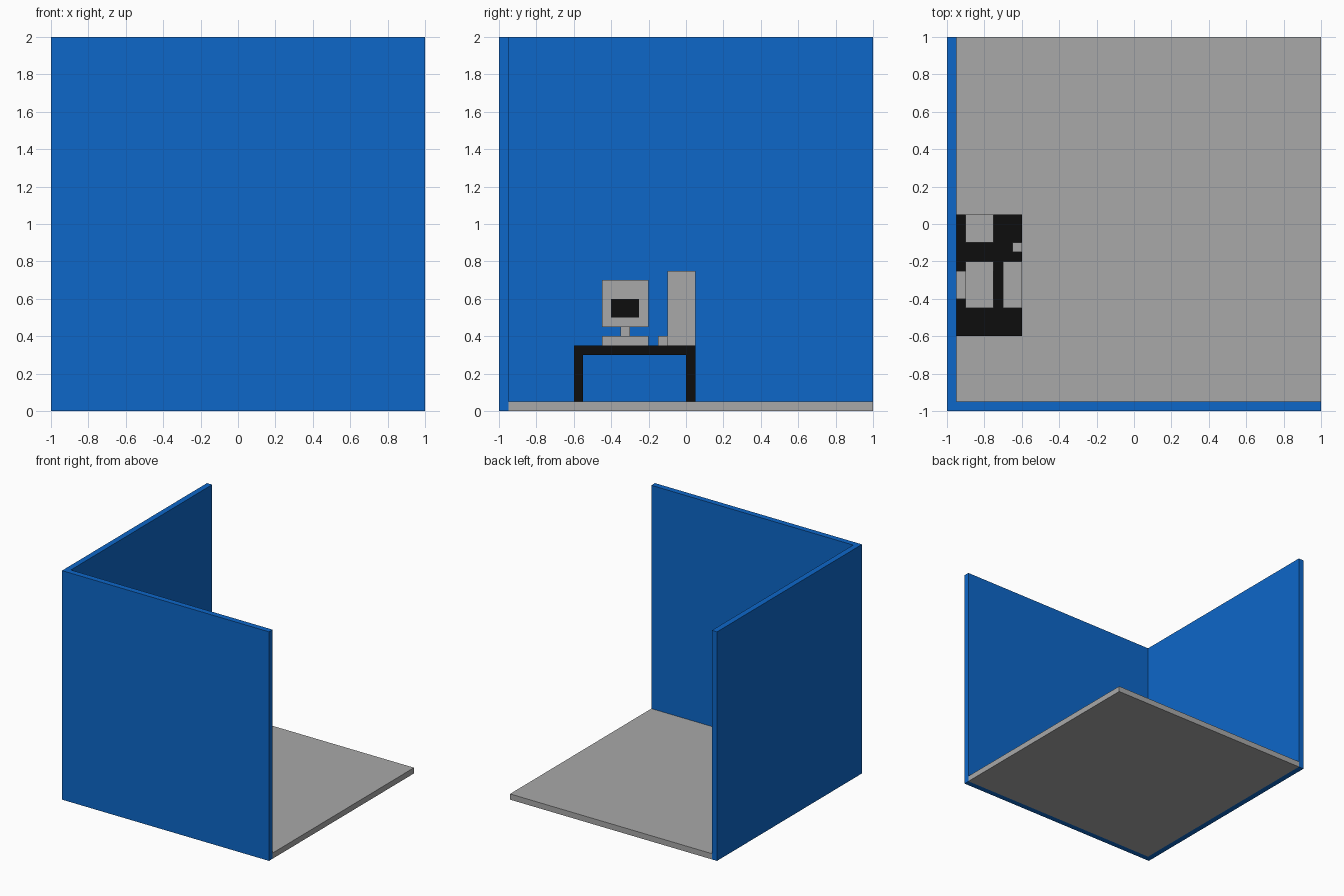
import bpy
import bmesh

if "Cube" in bpy.data.objects:
    bpy.data.objects.remove(bpy.data.objects["Cube"])


def material(name, rgb):
    m = bpy.data.materials.new(name)
    m.diffuse_color = (*rgb, 1.0)
    m.use_nodes = True
    m.node_tree.nodes["Principled BSDF"].inputs["Base Color"].default_value = m.diffuse_color
    return m


BLUE = material("wall blue", (0.004, 0.136, 0.584))
GREY = material("light grey", (0.397, 0.397, 0.397))
BLACK = material("near black", (0.004, 0.004, 0.004))


def box(name, x, y, z, mat):
    """Box from (min, max) ranges on each axis."""
    bm = bmesh.new()
    bmesh.ops.create_cube(bm, size=1.0)
    for v in bm.verts:
        v.co = [r[0] if c < 0 else r[1] for c, r in zip(v.co, (x, y, z))]
    me = bpy.data.meshes.new(name)
    bm.to_mesh(me)
    bm.free()
    me.materials.append(mat)
    ob = bpy.data.objects.new(name, me)
    bpy.context.collection.objects.link(ob)
    return ob


# Room shell
box("front_wall", (-1, 1), (-1, -0.95), (0, 2), BLUE)
box("left_wall", (-1, -0.95), (-0.95, 1), (0, 2), BLUE)
box("floor", (-0.95, 1), (-0.95, 1), (0, 0.05), GREY)

# Desk with four legs
box("desk_top", (-0.95, -0.6), (-0.6, 0.05), (0.3, 0.35), BLACK)
for side, x in (("back", -0.95), ("front", -0.65)):
    for hand, y in (("left", -0.6), ("right", 0.0)):
        box(f"desk_leg_{side}_{hand}", (x, x + 0.05), (y, y + 0.05), (0.05, 0.3), BLACK)

# Monitor: housing, rear bulge, neck and screen plate
box("monitor_housing", (-0.9, -0.75), (-0.45, -0.2), (0.45, 0.7), GREY)
box("monitor_rear", (-0.95, -0.9), (-0.4, -0.25), (0.5, 0.65), GREY)
box("monitor_neck", (-0.85, -0.8), (-0.35, -0.3), (0.35, 0.45), GREY)
box("monitor_screen", (-0.752, -0.748), (-0.4, -0.25), (0.5, 0.6), BLACK)

# Computer tower, keyboard and mouse
box("computer_tower", (-0.9, -0.75), (-0.1, 0.05), (0.35, 0.75), GREY)
box("keyboard", (-0.7, -0.6), (-0.45, -0.2), (0.35, 0.4), GREY)
box("mouse", (-0.65, -0.6), (-0.15, -0.1), (0.35, 0.4), GREY)
